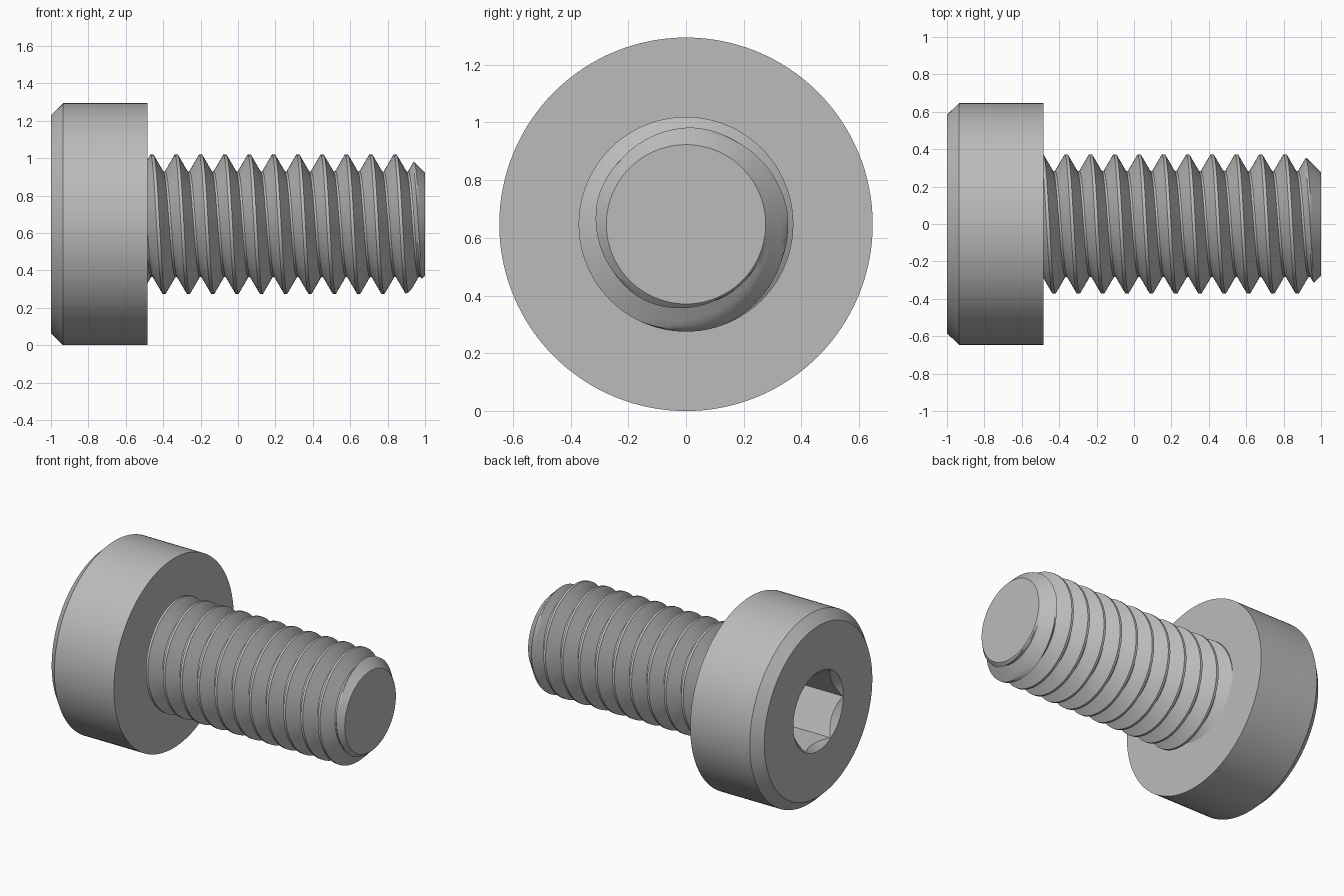
import bpy, bmesh, math
from mathutils import Matrix

cube = bpy.data.objects.get("Cube")
if cube:
    bpy.data.objects.remove(cube)

AXIS_Z = 0.647          # height of the screw axis
HEAD_R, NECK_X = 0.647, -0.485
CREST_R, ROOT_R, TIP_R = 0.372, 0.283, 0.276
PITCH, CREST_X = 0.13, -0.33
SEGMENTS = 96

steel = bpy.data.materials.new("grey steel")
steel.use_nodes = True
steel.diffuse_color = (0.5, 0.5, 0.5, 1)
steel.node_tree.nodes["Principled BSDF"].inputs["Base Color"].default_value = (0.5, 0.5, 0.5, 1)


def finish(name, bm):
    """Clean the mesh and place it on the screw axis."""
    bmesh.ops.remove_doubles(bm, verts=bm.verts, dist=1e-5)
    bmesh.ops.recalc_face_normals(bm, faces=bm.faces)
    mesh = bpy.data.meshes.new(name)
    bm.to_mesh(mesh)
    bm.free()
    mesh.materials.append(steel)
    obj = bpy.data.objects.new(name, mesh)
    obj.location.z = AXIS_Z
    bpy.context.collection.objects.link(obj)
    return obj


def lathe(name, profile, steps, start=0.0):
    """Spin (x, radius) points around the x axis."""
    bm = bmesh.new()
    turn = Matrix.Rotation(start, 3, 'X')
    verts = [bm.verts.new(turn @ Matrix.Identity(3).col[1] * r) for x, r in profile]
    for v, (x, r) in zip(verts, profile):
        v.co.x = x
    edges = [bm.edges.new(pair) for pair in zip(verts, verts[1:])]
    bmesh.ops.spin(bm, geom=verts + edges, cent=(0, 0, 0), axis=(1, 0, 0),
                   angle=math.tau, steps=steps)
    return finish(name, bm)


def select_only(obj):
    bpy.ops.object.select_all(action='DESELECT')
    obj.select_set(True)
    bpy.context.view_layer.objects.active = obj


# Chamfered cylindrical head
head = lathe("head", [(-1, 0), (-1, 0.583), (-0.935, HEAD_R),
                      (NECK_X, HEAD_R), (NECK_X, 0)], 128)

# Hexagonal socket with a conical lead-in
cutters = [
    lathe("socket_cutter", [(-1.1, 0), (-1.1, 0.268), (-0.57, 0.268), (-0.57, 0)], 6),
    lathe("countersink_cutter", [(-1.1, 0), (-1.1, 0.37), (-0.73, 0)], SEGMENTS, 0.01),
]
select_only(head)
for cutter in cutters:
    cutter.hide_render = True
    cut = head.modifiers.new(cutter.name, 'BOOLEAN')
    cut.operation, cut.solver, cut.object = 'DIFFERENCE', 'EXACT', cutter
    bpy.ops.object.modifier_apply(modifier=cut.name)
for cutter in cutters:
    bpy.data.objects.remove(cutter)


# Threaded shank: helical rows follow the thread corners, the tip is chamfered
def thread_radius(x, angle):
    offset = (x - CREST_X - PITCH * angle / math.tau) % PITCH
    offset = min(offset, PITCH - offset)
    flank = CREST_R - max(0, offset - 0.008) * math.sqrt(3)
    return min(max(flank, ROOT_R), TIP_R + 1 - x)


flank_steps = 5
span = (CREST_R - ROOT_R) / math.sqrt(3)
rising = [0.008 + span * i / flank_steps for i in range(flank_steps + 1)]
offsets = rising + [PITCH - o for o in reversed(rising)]
starts = [CREST_X + PITCH * k + o for k in range(-3, 11) for o in offsets]

bm = bmesh.new()
rows = []
for start in starts:
    row = []
    for s in range(SEGMENTS + 1):
        angle = math.tau * s / SEGMENTS
        x = min(max(start + PITCH * s / SEGMENTS, NECK_X - 0.02), 1)
        r = thread_radius(x, angle)
        row.append(bm.verts.new((x, -r * math.sin(angle), r * math.cos(angle))))
    rows.append(row)
for low, high in zip(rows, rows[1:]):
    for s in range(SEGMENTS):
        bm.faces.new((low[s], low[s + 1], high[s + 1], high[s]))
bmesh.ops.remove_doubles(bm, verts=bm.verts, dist=1e-5)
bmesh.ops.holes_fill(bm, edges=[e for e in bm.edges if e.is_boundary], sides=0)
shank = finish("threaded_shank", bm)

for obj in (head, shank):
    select_only(obj)
    bpy.ops.object.shade_smooth_by_angle(angle=math.radians(28))
